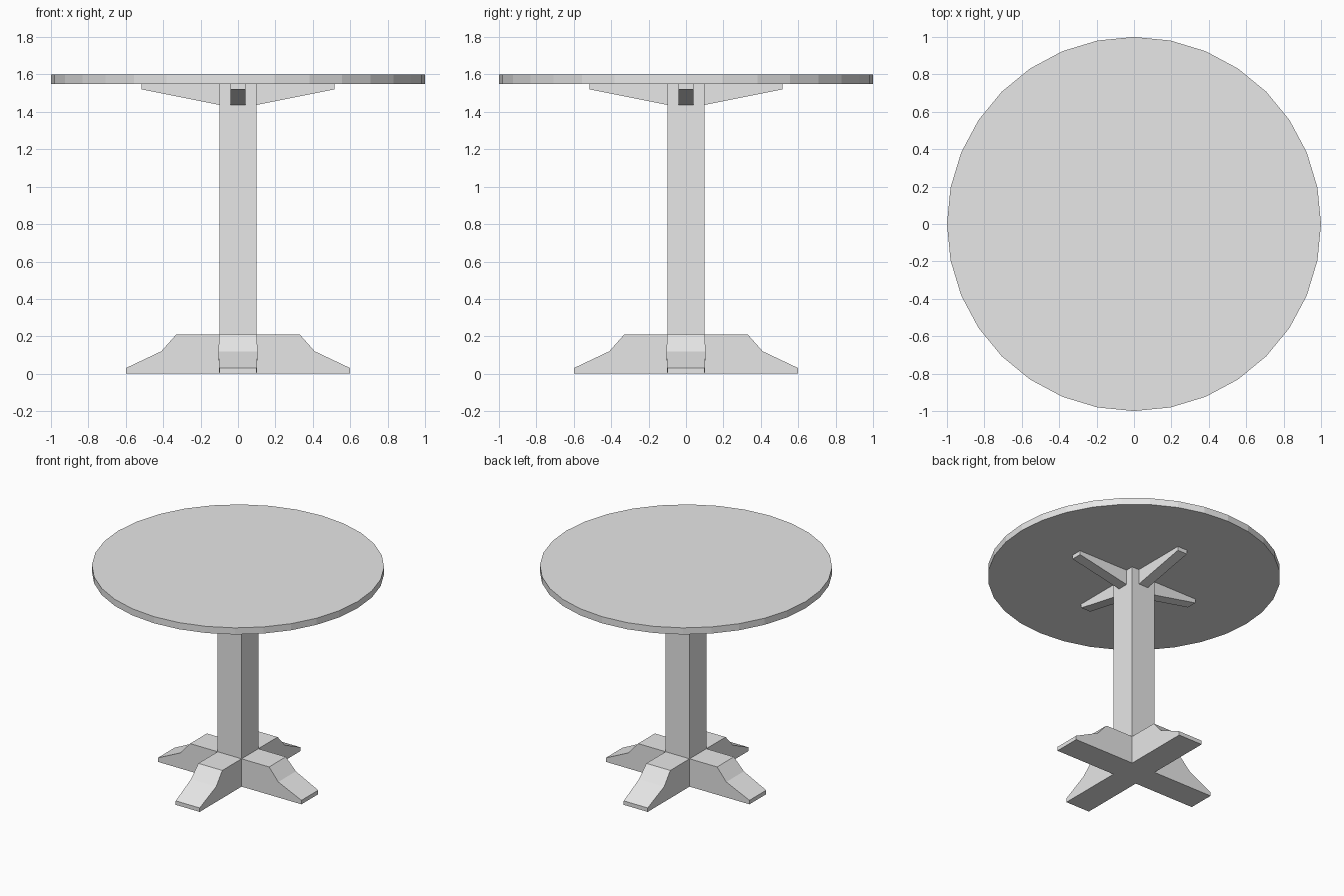
import bpy
import bmesh
from math import pi
from mathutils import Matrix

cube = bpy.data.objects.get("Cube")
if cube:
    bpy.data.objects.remove(cube, do_unlink=True)

# Single plain finish
grey = bpy.data.materials.new("light_grey")
grey.use_nodes = True
colour = (0.8, 0.8, 0.8, 1)
grey.diffuse_color = colour
grey.node_tree.nodes["Principled BSDF"].inputs["Base Color"].default_value = colour


def finish(name, bm):
    bmesh.ops.recalc_face_normals(bm, faces=bm.faces)
    mesh = bpy.data.meshes.new(name)
    bm.to_mesh(mesh)
    bm.free()
    mesh.materials.append(grey)
    obj = bpy.data.objects.new(name, mesh)
    bpy.context.collection.objects.link(obj)
    return obj


def arm(name, profile, angle):
    """Extrude (distance, height, half width) points sideways, turned about z."""
    bm = bmesh.new()
    sides = [[bm.verts.new((x, s * w, z)) for x, z, w in profile] for s in (-1, 1)]
    n = len(profile)
    for side in sides:
        bm.faces.new(side)
    for i in range(n):
        j = (i + 1) % n
        bm.faces.new((sides[0][i], sides[0][j], sides[1][j], sides[1][i]))
    bmesh.ops.rotate(bm, verts=bm.verts, matrix=Matrix.Rotation(angle, 3, "Z"))
    return finish(name, bm)


# Round table top
bm = bmesh.new()
bmesh.ops.create_cone(bm, cap_ends=True, segments=32, radius1=1, radius2=1,
                      depth=0.05, matrix=Matrix.Translation((0, 0, 1.575)))
finish("table_top", bm)

# Square column
bm = bmesh.new()
bmesh.ops.create_cube(bm, size=1, matrix=Matrix.Translation((0, 0, 0.775))
                      @ Matrix.Diagonal((0.2, 0.2, 1.55, 1)))
finish("column", bm)

# Four sloping feet and four tapered braces
foot = [(0.1, 0, 0.1), (0.6, 0, 0.1), (0.6, 0.03, 0.1),
        (0.41, 0.12, 0.105), (0.33, 0.21, 0.1), (0.1, 0.21, 0.1)]
brace = [(0.09, 1.435, 0.04), (0.515, 1.52, 0.04),
         (0.515, 1.55, 0.04), (0.09, 1.55, 0.04)]
for i, direction in enumerate(("left", "back", "right", "front")):
    arm(direction + "_foot", foot, i * pi / 2)
    arm(direction + "_brace", brace, i * pi / 2)
